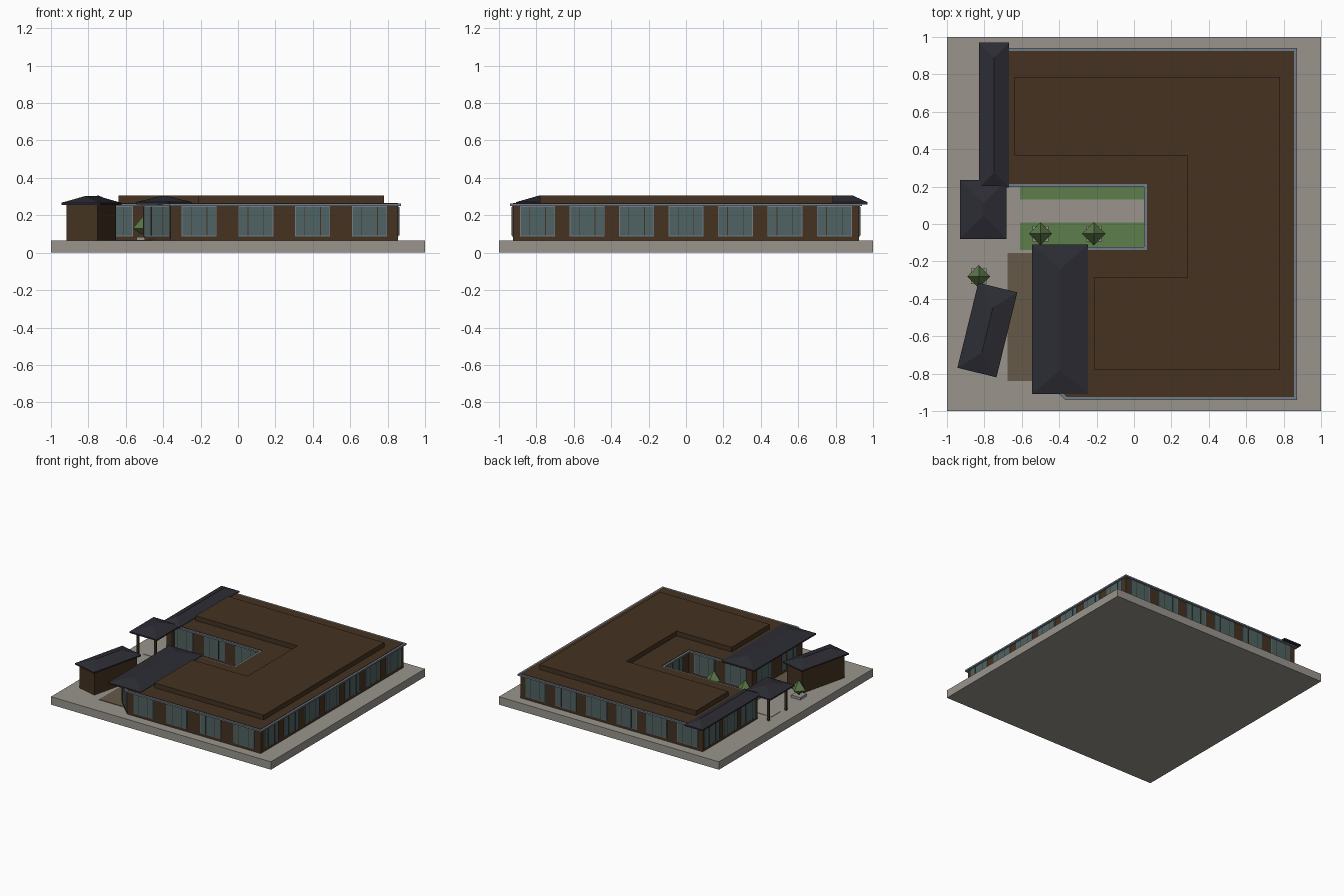
import bpy
import bmesh
import math
from mathutils import Vector, Matrix

cube = bpy.data.objects.get("Cube")
if cube:
    bpy.data.objects.remove(cube, do_unlink=True)


def material(name, r, g, b):
    m = bpy.data.materials.new(name)
    m.use_nodes = True
    m.diffuse_color = (r, g, b, 1)
    node = next(n for n in m.node_tree.nodes if n.type == 'BSDF_PRINCIPLED')
    node.inputs["Base Color"].default_value = (r, g, b, 1)
    node.inputs["Roughness"].default_value = 0.8
    return m


CONCRETE = material("concrete", .32, .30, .265)
BROWN = material("brown_cladding", .058, .032, .015)
GLASS = material("window_glass", .08, .125, .125)
TRIM = material("grey_trim", .17, .20, .25)
SLATE = material("dark_roof", .025, .025, .034)
GRASS = material("lawn_green", .11, .21, .07)
LEAF = material("tree_green", .10, .18, .06)
PAVING = material("brown_paving", .13, .10, .066)


def finish(name, bm, mat, matrix=None):
    bmesh.ops.recalc_face_normals(bm, faces=bm.faces)
    mesh = bpy.data.meshes.new(name)
    bm.to_mesh(mesh)
    bm.free()
    mesh.materials.append(mat)
    obj = bpy.data.objects.new(name, mesh)
    if matrix:
        obj.matrix_world = matrix
    bpy.context.collection.objects.link(obj)
    return obj


def prism(name, points, z0, z1, mat, matrix=None):
    bm = bmesh.new()
    base = bm.faces.new([bm.verts.new((x, y, z0)) for x, y in points])
    top = bmesh.ops.extrude_face_region(bm, geom=[base])["geom"]
    verts = [v for v in top if isinstance(v, bmesh.types.BMVert)]
    bmesh.ops.translate(bm, verts=verts, vec=(0, 0, z1 - z0))
    return finish(name, bm, mat, matrix)


def slab(name, x0, x1, y0, y1, z0, z1, mat, matrix=None):
    return prism(name, [(x0, y0), (x1, y0), (x1, y1), (x0, y1)], z0, z1, mat, matrix)


def offset(points, d):
    """Push every edge of a counter-clockwise outline outward by d."""
    result = []
    for i, p in enumerate(points):
        p = Vector(p)
        a = (p - Vector(points[i - 1])).normalized()
        b = (Vector(points[(i + 1) % len(points)]) - p).normalized()
        na, nb = Vector((a.y, -a.x)), Vector((b.y, -b.x))
        result.append(tuple(p + (na + nb) * d / (1 + na.dot(nb))))
    return result


def hip_roof(name, x, y, width, length, inset, z, angle=0):
    """Thin eave with a hipped top whose ridge runs along local y."""
    w, l = width / 2, length / 2
    bm = bmesh.new()
    low, high = [[bm.verts.new((sx * w, sy * l, h))
                  for sx, sy in ((-1, -1), (1, -1), (1, 1), (-1, 1))] for h in (0, .011)]
    s, n = [bm.verts.new((0, t * (l - inset), .048)) for t in (-1, 1)]
    bm.faces.new(low)
    for i in range(4):
        j = (i + 1) % 4
        bm.faces.new((low[i], low[j], high[j], high[i]))
    for face in ((high[0], high[1], s), (high[1], high[2], n, s),
                 (high[2], high[3], n), (high[3], high[0], s, n)):
        bm.faces.new(face)
    matrix = Matrix.Translation((x, y, z)) @ Matrix.Rotation(angle, 4, 'Z')
    return finish(name, bm, SLATE, matrix)


# Ground and main building
GROUND = .065
slab("ground_slab", -1, 1, -1, 1, 0, GROUND, CONCRETE)
outline = [(.855, -.925), (.855, .925), (-.8, .925), (-.8, .215), (.07, .215),
           (.07, -.14), (-.5, -.14), (-.5, -.79), (-.36, -.925)]
prism("building_walls", outline, GROUND, .25, BROWN)
prism("roof_trim", offset(outline, .017), .25, .263, TRIM)
prism("flat_roof", outline, .263, .266, BROWN)
prism("raised_roof", [(.78, -.78), (.78, .785), (-.64, .785), (-.64, .365), (.285, .365),
                      (.285, -.285), (-.215, -.285), (-.215, -.78)], .266, .305, BROWN)


# Windows, spaced evenly along each wall
def window(matrix, index):
    half = .0935
    bottom, top = .088, .249
    slab(f"window_frame_{index}", -half, half, -.004, .001, bottom, top, TRIM, matrix)
    slab(f"window_glass_{index}", -half + .004, half - .004, -.006, .001,
         bottom + .004, top - .004, GLASS, matrix)
    for side in (-1, 1):
        x = side * half * .45
        slab(f"window_mullion_{index}", x - .002, x + .002, -.0075, 0,
             bottom + .004, top - .004, BROWN, matrix)


index = 0
for i, start in enumerate(outline):
    a, b = Vector(start), Vector(outline[(i + 1) % len(outline)])
    run = b - a
    count = max(1, round(run.length / .28))
    turn = Matrix.Rotation(math.atan2(run.y, run.x), 4, 'Z')
    for k in range(count):
        c = a + run * (k + .5) / count
        index += 1
        window(Matrix.Translation((c.x, c.y, 0)) @ turn, index)

# Hipped roofs over the wing ends
hip_roof("north_wing_roof", -.748, .582, .162, .775, .08, .259)
hip_roof("south_wing_roof", -.395, -.51, .30, .80, .13, .259)

# Entrance canopy on four posts
hip_roof("entrance_canopy_roof", -.806, .077, .25, .314, .125, .256)
for x in (-.885, -.725):
    for y in (-.035, .19):
        slab("canopy_post", x - .008, x + .008, y - .008, y + .008, GROUND, .258, BROWN)

# Angled outbuilding
tilt = math.radians(-13.8)
place = Matrix.Translation((-.784, -.567, 0)) @ Matrix.Rotation(tilt, 4, 'Z')
slab("outbuilding_walls", -.085, .085, -.21, .21, GROUND, .258, BROWN, place)
hip_roof("outbuilding_roof", -.784, -.567, .215, .468, .11, .256, tilt)

# Courtyard lawns and paving
slab("north_lawn", -.61, .07, .13, .215, GROUND, .069, GRASS)
slab("south_lawn", -.61, .07, -.14, .008, GROUND, .069, GRASS)
slab("courtyard_path", -.87, .07, .008, .13, GROUND, .068, CONCRETE)
slab("side_terrace", -.675, -.45, -.84, -.155, GROUND, .069, PAVING)

# Trees in square planters
for x, y in ((-.5, -.052), (-.215, -.052), (-.83, -.28)):
    slab("tree_planter", x - .042, x + .042, y - .042, y + .042, GROUND, .085, CONCRETE)
    slab("tree_trunk", x - .006, x + .006, y - .006, y + .006, .085, .12, BROWN)
    bm = bmesh.new()
    for depth, z, r1, r2 in ((.03, .115, .02, .062), (.075, .1675, .062, 0)):
        bmesh.ops.create_cone(bm, cap_ends=False, segments=4, radius1=r1, radius2=r2,
                              depth=depth, matrix=Matrix.Translation((x, y, z)))
    bmesh.ops.remove_doubles(bm, verts=bm.verts, dist=.0005)
    bmesh.ops.holes_fill(bm, edges=bm.edges)
    finish("tree_crown", bm, LEAF)
